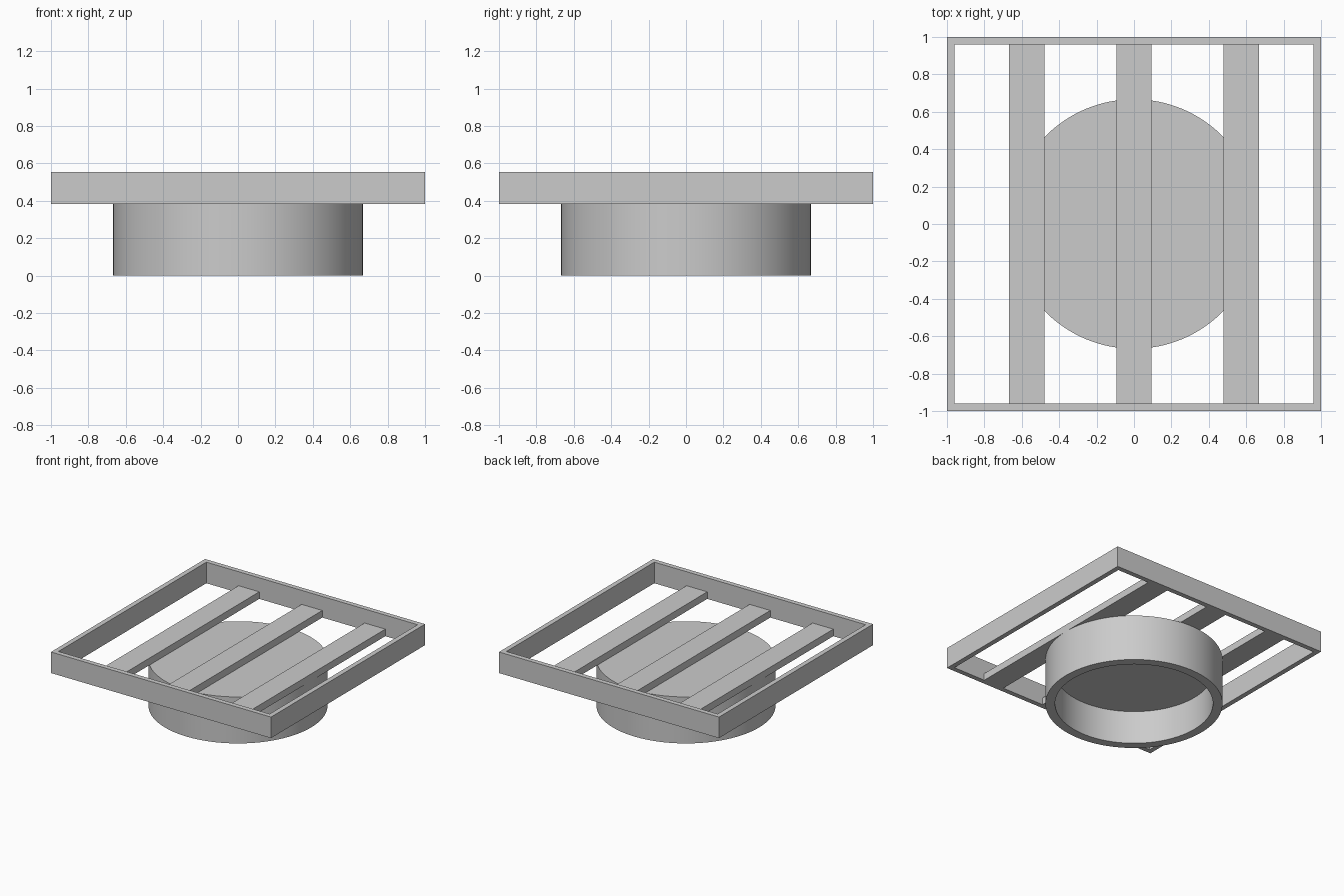
import bpy, bmesh, math

cube = bpy.data.objects.get("Cube")
if cube:
    bpy.data.objects.remove(cube, do_unlink=True)

grey = bpy.data.materials.new("plain grey")
grey.use_nodes = True
colour = (0.6, 0.6, 0.6, 1)
grey.diffuse_color = colour
grey.node_tree.nodes["Principled BSDF"].inputs["Base Color"].default_value = colour


def finish(bm, name):
    bmesh.ops.remove_doubles(bm, verts=bm.verts, dist=1e-5)
    bmesh.ops.recalc_face_normals(bm, faces=bm.faces)
    mesh = bpy.data.meshes.new(name)
    bm.to_mesh(mesh)
    bm.free()
    mesh.materials.append(grey)
    obj = bpy.data.objects.new(name, mesh)
    bpy.context.collection.objects.link(obj)
    return obj


def lathe(name, profile, sides, turn=0.0, closed=False):
    """Revolve (radius, z) points about the z axis."""
    bm = bmesh.new()
    points = profile + profile[:1] if closed else profile
    rings = []
    for i in range(sides):
        a = turn + math.tau * i / sides
        rings.append([bm.verts.new((r * math.cos(a), r * math.sin(a), z))
                      for r, z in points])
    for i in range(sides):
        p, q = rings[i], rings[(i + 1) % sides]
        for k in range(len(points) - 1):
            # points on the axis give triangles
            if points[k][0] == 0:
                bm.faces.new((p[k], q[k + 1], p[k + 1]))
            elif points[k + 1][0] == 0:
                bm.faces.new((p[k], q[k], p[k + 1]))
            else:
                bm.faces.new((p[k], q[k], q[k + 1], p[k + 1]))
    return finish(bm, name)


def box(name, centre, size):
    bm = bmesh.new()
    bmesh.ops.create_cube(bm, size=1)
    bmesh.ops.scale(bm, vec=size, verts=bm.verts)
    bmesh.ops.translate(bm, vec=centre, verts=bm.verts)
    return finish(bm, name)


DECK, TOP, SLAT_TOP = 0.382, 0.555, 0.44
RADIUS, RIM, CEILING, INNER = 0.667, 0.595, 0.275, 0.96

# Square open frame, a four-sided revolve
diag = math.sqrt(2)
lathe("frame", [(diag, DECK), (diag, TOP), (INNER * diag, TOP), (INNER * diag, DECK)],
      4, turn=math.pi / 4, closed=True)

# Three slats between front and back walls
for name, x in (("right_slat", -0.573), ("middle_slat", 0), ("left_slat", 0.573)):
    box(name, (x, 0, (DECK + SLAT_TOP) / 2), (0.188, 2 * INNER, SLAT_TOP - DECK))

# Round drum with a straight-walled recess in the underside
drum = lathe("drum", [(0, DECK), (RADIUS, DECK), (RADIUS, 0), (RIM, 0),
                      (RIM, CEILING), (0, CEILING)], 128)
bpy.ops.object.select_all(action="DESELECT")
drum.select_set(True)
bpy.context.view_layer.objects.active = drum
bpy.ops.object.shade_smooth_by_angle(angle=math.radians(35))

# Soft shading where the recess wall meets its ceiling
mesh = drum.data
sharp = mesh.attributes["sharp_edge"].data
for edge in mesh.edges:
    if all(abs(mesh.vertices[v].co.z - CEILING) < 1e-4 for v in edge.vertices):
        sharp[edge.index].value = False
